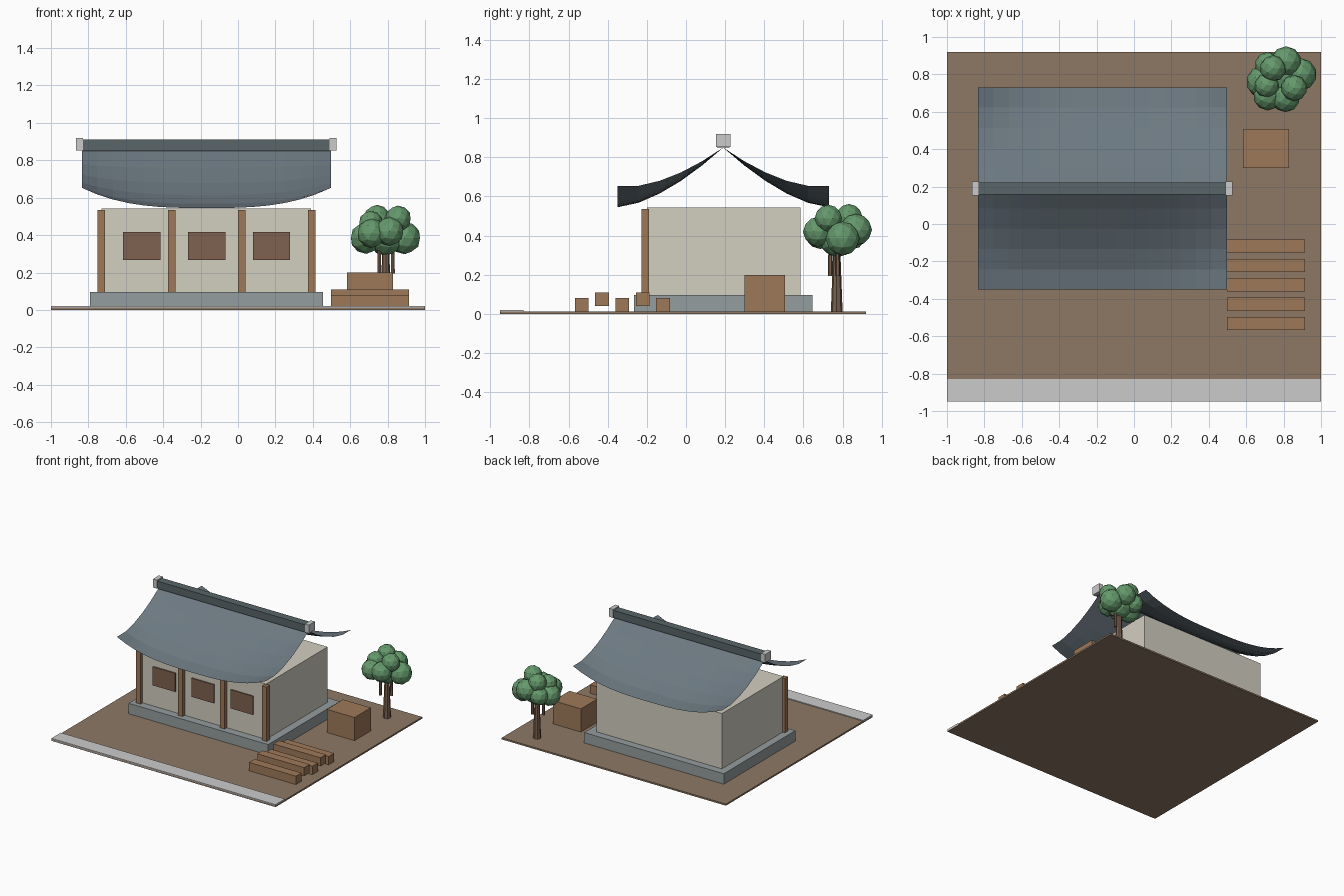
import bpy, bmesh
from mathutils import Vector

if "Cube" in bpy.data.objects:
    bpy.data.objects.remove(bpy.data.objects["Cube"])


def mat(name, r, g, b):
    m = bpy.data.materials.new(name)
    m.diffuse_color = (r, g, b, 1)
    m.use_nodes = True
    m.node_tree.nodes["Principled BSDF"].inputs["Base Color"].default_value = m.diffuse_color
    return m


EARTH = mat("earth", 0.27, 0.19, 0.13)
STONE = mat("stone", 0.30, 0.34, 0.35)
PLASTER = mat("plaster", 0.65, 0.62, 0.53)
WOOD = mat("wood", 0.34, 0.19, 0.10)
SHUTTER = mat("shutter", 0.21, 0.12, 0.08)
TILE = mat("tile", 0.15, 0.19, 0.22)
RIDGE = mat("ridge", 0.10, 0.13, 0.14)
BARK = mat("bark", 0.19, 0.12, 0.08)
LEAF = mat("leaf", 0.13, 0.32, 0.15)


def finish(name, bm, material=None):
    me = bpy.data.meshes.new(name)
    bm.to_mesh(me)
    bm.free()
    ob = bpy.data.objects.new(name, me)
    bpy.context.collection.objects.link(ob)
    if material:
        me.materials.append(material)
    return ob


def box(name, x, y, z, material=None):
    """Box from (min, max) ranges on each axis."""
    bm = bmesh.new()
    bmesh.ops.create_cube(bm, size=1)
    for v in bm.verts:
        v.co = Vector([r[0] if c < 0 else r[1] for c, r in zip(v.co, (x, y, z))])
    return finish(name, bm, material)


def cone(name, x, y, z0, z1, r0, r1, sides, material):
    bm = bmesh.new()
    bmesh.ops.create_cone(bm, cap_ends=True, segments=sides, radius1=r0, radius2=r1, depth=z1 - z0)
    bmesh.ops.translate(bm, verts=bm.verts, vec=(x, y, (z0 + z1) / 2))
    return finish(name, bm, material)


# Yard and front kerb strip
box("yard", (-1, 1), (-0.95, 0.92), (0, 0.013), EARTH)
box("kerb_strip", (-1, 1), (-0.95, -0.83), (0.005, 0.02))

# House base and walls
box("stone_platform", (-0.79, 0.455), (-0.265, 0.647), (0.005, 0.097), STONE)
box("walls", (-0.73, 0.39), (-0.2, 0.585), (0.097, 0.543), PLASTER)

# Front posts and shuttered windows
for i in range(4):
    x = -0.73 + i * 0.375
    box(f"front_post_{i + 1}", (x - 0.02, x + 0.02), (-0.228, -0.188), (0.097, 0.535), WOOD)
for i in range(3):
    x = -0.515 + i * 0.347
    box(f"window_{i + 1}", (x - 0.1, x + 0.1), (-0.21, -0.19), (0.268, 0.418), SHUTTER)

# Roof: two sagging slopes whose eaves lift towards the gable ends
X0, X1, YR, RUN = -0.835, 0.497, 0.19, 0.54
NX, NY = 16, 5
for name, side in (("front_roof_slope", -1), ("back_roof_slope", 1)):
    bm = bmesh.new()
    grid = []
    for i in range(NX + 1):
        u = 2 * i / NX - 1
        x = X0 + (X1 - X0) * i / NX
        row = []
        for j in range(NY + 1):
            t = j / NY
            z = 0.545 + 0.305 * (1 - t) ** 1.6 + 0.108 * t * abs(u) ** 3
            row.append(bm.verts.new((x, YR + side * RUN * t, z)))
        grid.append(row)
    for i in range(NX):
        for j in range(NY):
            q = [grid[i][j], grid[i][j + 1], grid[i + 1][j + 1], grid[i + 1][j]]
            bm.faces.new(q if side < 0 else q[::-1])
    finish(name, bm, TILE)

# Ridge beam with end caps
box("ridge_beam", (X0, X1), (0.158, 0.222), (0.85, 0.91), RIDGE)
for name, x in (("left_ridge_cap", -0.848), ("right_ridge_cap", 0.508)):
    box(name, (x - 0.018, x + 0.018), (0.152, 0.228), (0.852, 0.92))

# Timber stack and crate
for i in range(5):
    y = -0.533 + i * 0.104
    z = 0.012 + 0.029 * (i % 2)
    box(f"timber_{i + 1}", (0.497, 0.915), (y - 0.035, y + 0.035), (z, z + 0.069), WOOD)
box("crate", (0.583, 0.83), (0.3, 0.507), (0.01, 0.2), WOOD)

# Tree: trunk, branches and faceted leaf clumps
cone("tree_trunk", 0.79, 0.77, 0.01, 0.36, 0.03, 0.017, 8, BARK)
for i, (x, y) in enumerate(((0.755, 0.737), (0.828, 0.775))):
    cone(f"branch_{i + 1}", x, y, 0.195, 0.38, 0.012, 0.009, 6, BARK)
CLUMPS = [
    (0.79, 0.775, 0.385, 0.095),
    (0.89, 0.80, 0.385, 0.087), (0.813, 0.868, 0.43, 0.082),
    (0.715, 0.85, 0.40, 0.07), (0.685, 0.76, 0.385, 0.085),
    (0.715, 0.685, 0.41, 0.078), (0.81, 0.675, 0.42, 0.077),
    (0.743, 0.832, 0.492, 0.07), (0.856, 0.727, 0.488, 0.07),
    (0.71, 0.74, 0.465, 0.065),
]
for i, (x, y, z, r) in enumerate(CLUMPS):
    bm = bmesh.new()
    bmesh.ops.create_icosphere(bm, subdivisions=2, radius=r)
    bmesh.ops.translate(bm, verts=bm.verts, vec=(x, y, z))
    finish(f"leaf_clump_{i + 1}", bm, LEAF)
